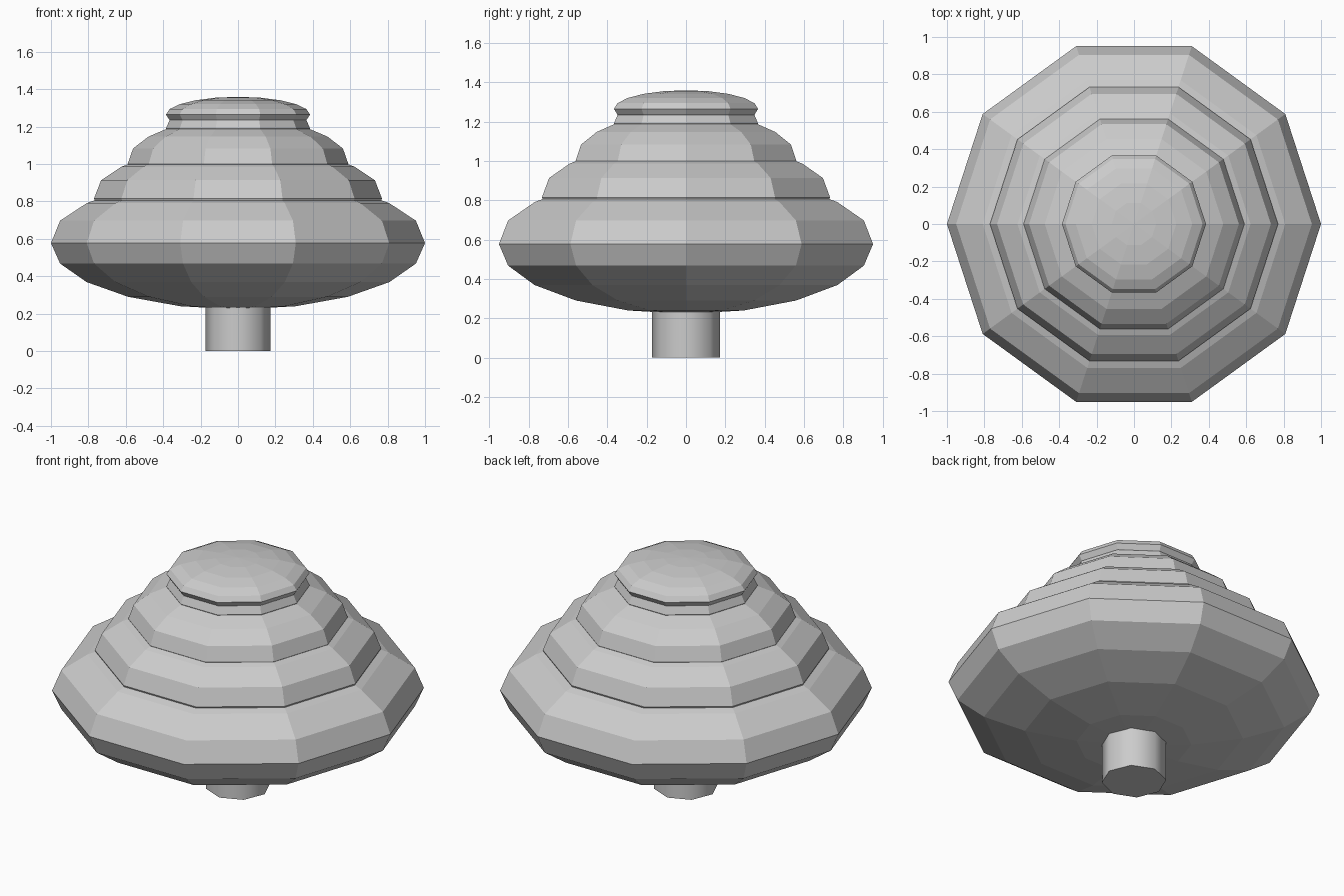
import bpy
import bmesh
import math

cube = bpy.data.objects.get("Cube")
if cube:
    bpy.data.objects.remove(cube, do_unlink=True)

# One plain grey for the whole model
grey = bpy.data.materials.new("plain_grey")
grey.use_nodes = True
grey.diffuse_color = (0.6, 0.6, 0.6, 1)
grey.node_tree.nodes["Principled BSDF"].inputs["Base Color"].default_value = (0.6, 0.6, 0.6, 1)


def lathe(name, profile, sides):
    """Spin a bottom-to-top (radius, height) profile and close both ends."""
    bm = bmesh.new()
    rings = []
    for r, z in profile:
        if r == 0:
            rings.append([bm.verts.new((0, 0, z))] * sides)
        else:
            angles = [2 * math.pi * i / sides for i in range(sides)]
            rings.append([bm.verts.new((r * math.cos(a), r * math.sin(a), z)) for a in angles])
    for low, high in zip(rings, rings[1:]):
        for i in range(sides):
            j = (i + 1) % sides
            corners = dict.fromkeys((low[i], low[j], high[j], high[i]))
            bm.faces.new(list(corners))
    if profile[0][0]:
        bm.faces.new(rings[0][::-1])
    if profile[-1][0]:
        bm.faces.new(rings[-1])
    bmesh.ops.recalc_face_normals(bm, faces=bm.faces)
    mesh = bpy.data.meshes.new(name)
    bm.to_mesh(mesh)
    bm.free()
    mesh.materials.append(grey)
    obj = bpy.data.objects.new(name, mesh)
    bpy.context.collection.objects.link(obj)
    return obj


def dome(radius, middle, height, first, last):
    """Profile of a squashed ball between two of its rings, five per quarter."""
    steps = [math.radians(18 * k) for k in range(first, last + 1)]
    return [(0 if abs(t) > 1.57 else radius * math.cos(t), middle + height * math.sin(t))
            for t in steps]


SIDES = 10

# Foliage tiers, stacked from the widest to the crown
lower = dome(1, 0.577, 0.355, -5, 0)
upper = [(0.951, 0.697)] + dome(1, 0.577, 0.363, 2, 5)
lathe("bottom_tier", lower + upper, SIDES)
lathe("second_tier", dome(0.77, 0.815, 0.3, -1, 0) + [(0.732, 0.913)]
      + dome(0.77, 0.815, 0.29, 2, 5), SIDES)
lathe("third_tier", dome(0.59, 1.0, 0.265, -1, 0) + [(0.561, 1.083)]
      + dome(0.59, 1.0, 0.25, 2, 5), SIDES)
lathe("crown_collar", dome(0.385, 1.19, 0.14, -1, 5), SIDES)
lathe("crown_cap", dome(0.385, 1.264, 0.095, -5, 5), SIDES)

# Short round trunk, its top buried in the foliage
trunk = lathe("trunk", [(0.174, 0), (0.174, 0.3)], 8)
bpy.ops.object.select_all(action="DESELECT")
trunk.select_set(True)
bpy.context.view_layer.objects.active = trunk
bpy.ops.object.shade_smooth_by_angle(angle=math.radians(50))
